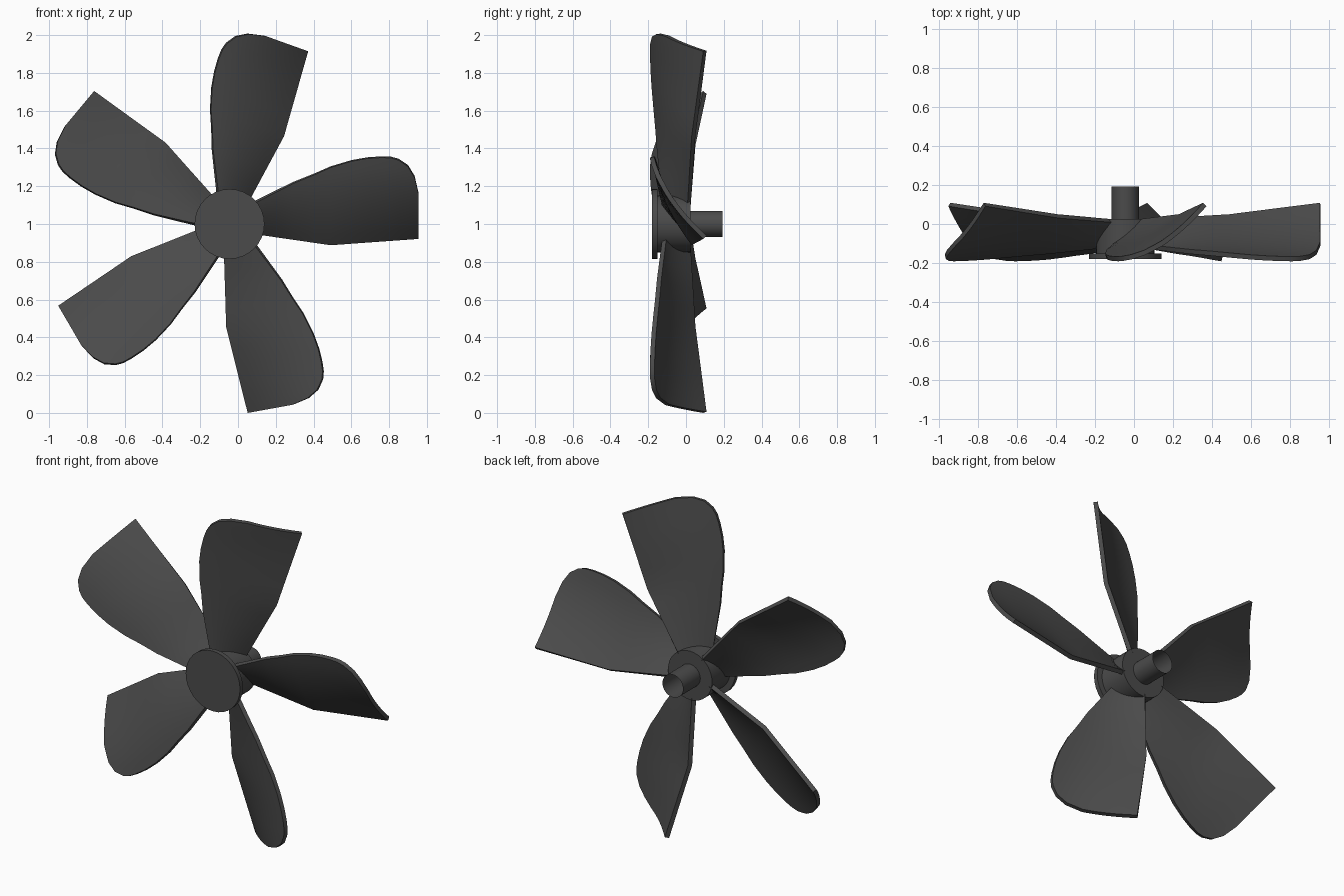
import bpy, bmesh, math
from mathutils import Matrix, Vector

cube = bpy.data.objects.get("Cube")
if cube:
    bpy.data.objects.remove(cube)

HUB = Vector((-0.045, 0, 1.0))

metal = bpy.data.materials.new("dark_grey")
metal.use_nodes = True
colour = (0.07, 0.07, 0.07, 1)
metal.diffuse_color = colour
metal.node_tree.nodes["Principled BSDF"].inputs["Base Color"].default_value = colour


def add_object(name, bm):
    bmesh.ops.recalc_face_normals(bm, faces=bm.faces)
    mesh = bpy.data.meshes.new(name)
    bm.to_mesh(mesh)
    bm.free()
    mesh.materials.append(metal)
    obj = bpy.data.objects.new(name, mesh)
    bpy.context.collection.objects.link(obj)
    return obj


def smooth(obj):
    bpy.ops.object.select_all(action='DESELECT')
    obj.select_set(True)
    bpy.context.view_layer.objects.active = obj
    bpy.ops.object.shade_smooth_by_angle(angle=math.radians(35))


def cylinder(name, radius, y0, y1, capped=True):
    bm = bmesh.new()
    bmesh.ops.create_cone(bm, cap_ends=capped, segments=32, radius1=radius,
                          radius2=radius, depth=y1 - y0)
    place = Matrix.Translation(HUB + Vector((0, (y0 + y1) / 2, 0)))
    bm.transform(place @ Matrix.Rotation(math.pi / 2, 4, 'X'))
    smooth(add_object(name, bm))


def lerp(points, u):
    for (a, va), (b, vb) in zip(points, points[1:]):
        if u <= b:
            return va + (vb - va) * (u - a) / (b - a)
    return points[-1][1]


# Hub: front disc, body and open rear shaft
cylinder("front_disc", 0.185, -0.18, -0.152)
cylinder("hub_body", 0.15, -0.152, 0.025)
cylinder("rear_shaft", 0.07, 0.02, 0.193, capped=False)

# Blade outline along its length: rounded leading edge, kinked trailing edge
LEADING = [(0.1, 0.10), (0.24, 0.17), (0.34, 0.22), (0.445, 0.262),
           (0.535, 0.302), (0.645, 0.335), (0.73, 0.35), (0.805, 0.355),
           (0.855, 0.353), (0.895, 0.342), (0.945, 0.308), (0.98, 0.25), (1.0, 0.165)]
TRAILING = [(0.1, -0.04), (0.535, -0.105), (1.0, -0.07)]
# Depth of each edge and full chord height, giving the twist
TRAIL_Y = [(0.1, 0.015), (0.535, 0.04), (1.0, 0.1)]
LEAD_Y = [(0.1, -0.115), (0.535, -0.16), (0.8, -0.178), (1.0, -0.185)]
CHORD = [(0.1, 0.10), (0.535, 0.302), (0.8, 0.355), (1.0, 0.36)]
CAMBER = [(0.1, 0.01), (1.0, 0.045)]
ROWS = 8


def blade_point(u, top, f):
    low = lerp(TRAILING, u)
    v = low + (top - low) * f
    t = (v - low) / (lerp(CHORD, u) - low)
    y0, y1 = lerp(TRAIL_Y, u), lerp(LEAD_Y, u)
    return Vector((u, y0 + (y1 - y0) * t - 4 * lerp(CAMBER, u) * t * (1 - t), v))


def blade(number, degrees):
    bm = bmesh.new()
    grid = [[bm.verts.new(blade_point(u, top, i / ROWS)) for i in range(ROWS + 1)]
            for u, top in LEADING]
    for a, b in zip(grid, grid[1:]):
        for i in range(ROWS):
            bm.faces.new((a[i], b[i], b[i + 1], a[i + 1]))
    turn = Matrix.Rotation(-math.radians(degrees), 4, 'Y')
    bm.transform(Matrix.Translation(HUB) @ turn)
    obj = add_object(f"blade_{number}", bm)
    solid = obj.modifiers.new("thickness", 'SOLIDIFY')
    solid.thickness = 0.025
    solid.offset = 0
    smooth(obj)
    bpy.ops.object.modifier_apply(modifier="thickness")
    smooth(obj)


# Five blades, with a wider gap before the first one
for n in range(5):
    blade(n + 1, 70 * n)
